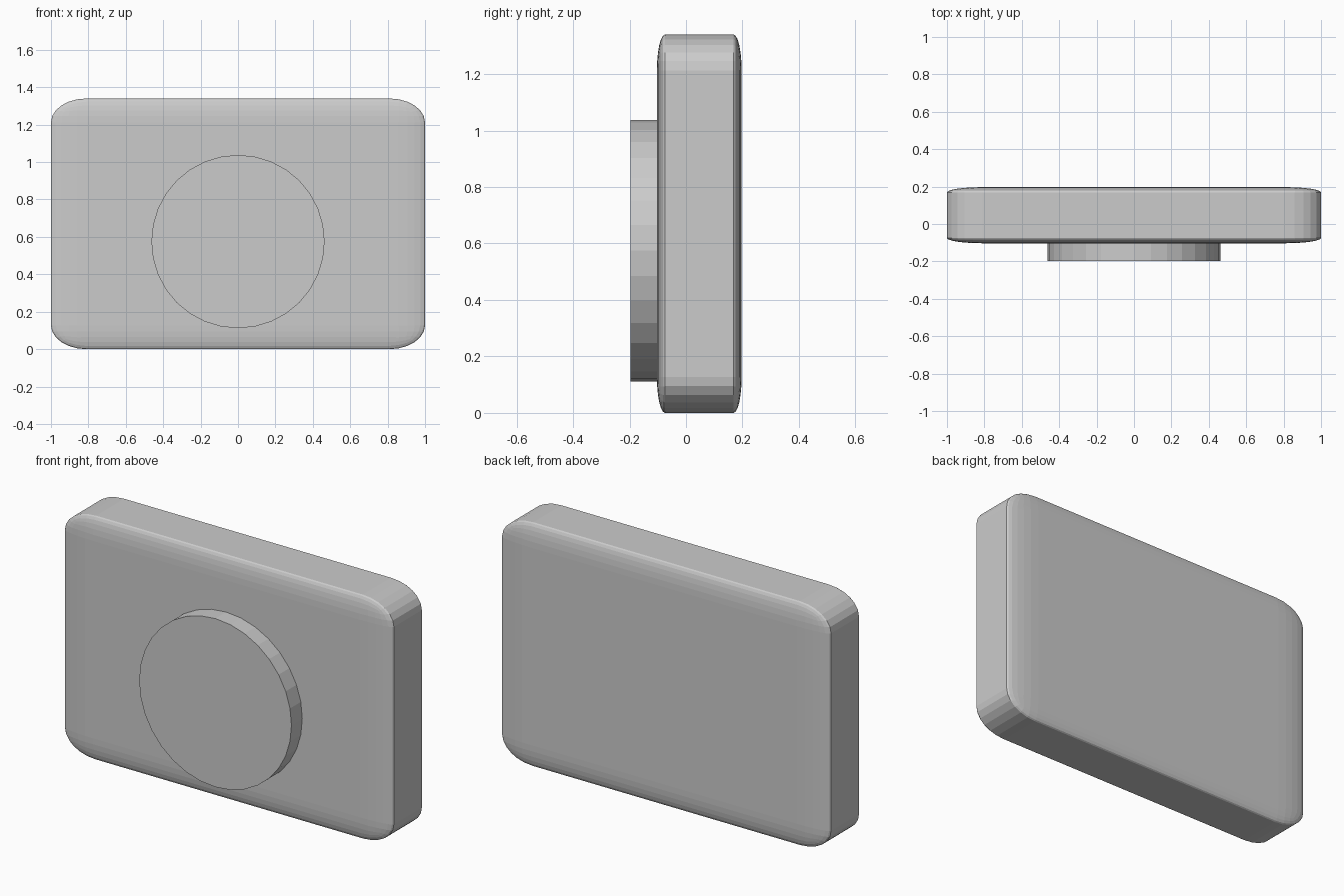
import bpy, bmesh, math
from mathutils import Matrix

if "Cube" in bpy.data.objects:
    bpy.data.objects.remove(bpy.data.objects["Cube"])


def make_object(name, bm):
    mesh = bpy.data.meshes.new(name)
    bm.to_mesh(mesh)
    bm.free()
    obj = bpy.data.objects.new(name, mesh)
    bpy.context.collection.objects.link(obj)
    return obj


# Body: rounded cube squashed into a slab, so the rounding stretches with it
bm = bmesh.new()
bmesh.ops.create_cube(bm, size=2)
bmesh.ops.bevel(bm, geom=bm.edges[:], offset=0.19, offset_type='OFFSET',
                segments=6, profile=0.5, affect='EDGES')
bmesh.ops.transform(bm, verts=bm.verts[:],
                    matrix=Matrix.Translation((0, 0.047, 0.67))
                    @ Matrix.Diagonal((1, 0.15, 0.67, 1)))
bmesh.ops.recalc_face_normals(bm, faces=bm.faces[:])
make_object("body", bm)

# Front disc: short 32-sided cylinder facing -y, sunk into the body
bm = bmesh.new()
front, back = -0.197, -0.05
bmesh.ops.create_cone(bm, cap_ends=True, segments=32, radius1=0.463,
                      radius2=0.463, depth=back - front,
                      matrix=Matrix.Translation((0, (front + back) / 2, 0.575))
                      @ Matrix.Rotation(math.pi / 2, 4, 'X'))
make_object("front_disc", bm)
